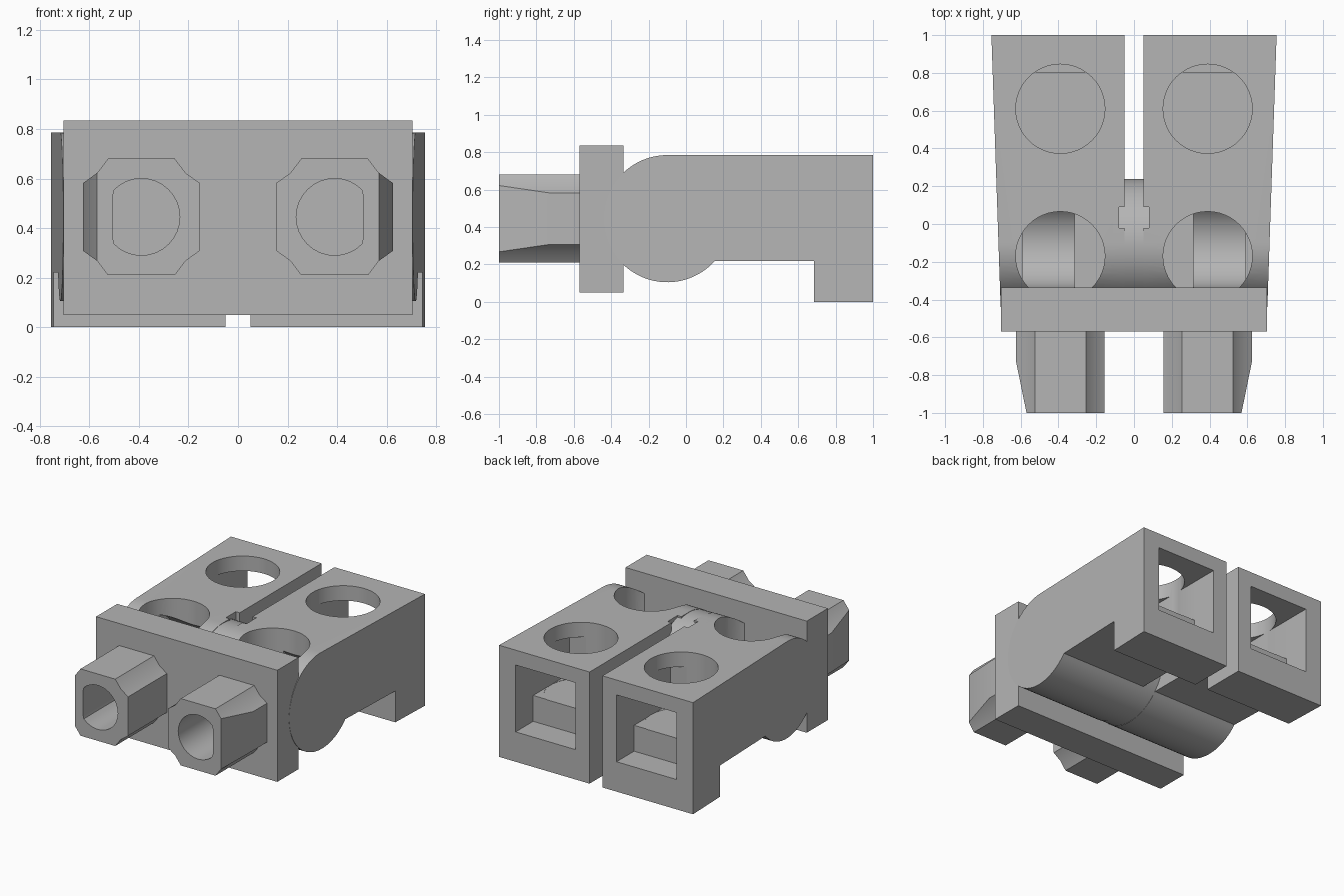
import bpy, bmesh, math
from mathutils import Vector

cube = bpy.data.objects.get("Cube")
if cube:
    bpy.data.objects.remove(cube, do_unlink=True)

GREY = (0.46, 0.46, 0.46, 1)
mat = bpy.data.materials.new("plain grey")
mat.use_nodes = True
mat.diffuse_color = GREY
mat.node_tree.nodes["Principled BSDF"].inputs["Base Color"].default_value = GREY

AXIS_X, AXIS_Z = 0.39, 0.445      # channel centre line
HUB_Y, HUB_R = -0.10, 0.34        # rounded front end


def prism(name, pts, axis, lo, hi):
    """Extrude a 2D outline along an axis; points use the other two axes in order."""
    def place(p, d):
        v = list(p)
        v.insert("xyz".index(axis), d)
        return Vector(v)
    bm = bmesh.new()
    a = [bm.verts.new(place(p, lo)) for p in pts]
    b = [bm.verts.new(place(p, hi)) for p in pts]
    bm.faces.new(a)
    bm.faces.new(b)
    n = len(pts)
    for i in range(n):
        j = (i + 1) % n
        bm.faces.new((a[i], a[j], b[j], b[i]))
    bmesh.ops.recalc_face_normals(bm, faces=bm.faces)
    mesh = bpy.data.meshes.new(name)
    bm.to_mesh(mesh)
    bm.free()
    mesh.materials.append(mat)
    obj = bpy.data.objects.new(name, mesh)
    bpy.context.collection.objects.link(obj)
    return obj


def box(name, x, y, z):
    return prism(name, [(x[0], y[0]), (x[1], y[0]), (x[1], y[1]), (x[0], y[1])], "z", *z)


def arc(cx, cy, r, start=0, end=360, n=48):
    closed = end - start == 360
    steps = [math.radians(start + (end - start) * i / n) for i in range(n if closed else n + 1)]
    return [(cx + r * math.cos(t), cy + r * math.sin(t)) for t in steps]


def cut(obj, cutters):
    bpy.ops.object.select_all(action="DESELECT")
    bpy.context.view_layer.objects.active = obj
    obj.select_set(True)
    for c in cutters:
        mod = obj.modifiers.new("cut", "BOOLEAN")
        mod.operation, mod.solver, mod.object = "DIFFERENCE", "EXACT", c
        bpy.ops.object.modifier_apply(modifier=mod.name)
        bpy.data.objects.remove(c, do_unlink=True)


def smooth(obj):
    bpy.ops.object.select_all(action="DESELECT")
    bpy.context.view_layer.objects.active = obj
    obj.select_set(True)
    bpy.ops.object.shade_smooth_by_angle(angle=math.radians(25))


def mirrored(obj, name):
    """Copy a left-hand part to the right."""
    twin = obj.copy()
    twin.data = obj.data.copy()
    twin.name = name
    bm = bmesh.new()
    bm.from_mesh(twin.data)
    for v in bm.verts:
        v.co.x *= -1
    bmesh.ops.reverse_faces(bm, faces=bm.faces)
    bm.to_mesh(twin.data)
    bm.free()
    bpy.context.collection.objects.link(twin)


# Housing: rounded front, flat top, heel at the rear, flared outer side
outline = arc(HUB_Y, AXIS_Z, HUB_R, 90, 318.5) + [
    (0.685, 0.22), (0.685, 0), (1, 0), (1, 0.785)]
housing = prism("left_housing", outline, "x", 0.05, 0.755)
for v in housing.data.vertices:
    if v.co.x > 0.5:
        v.co.x = 0.755 - (1 - v.co.y) * 0.034

ch = (AXIS_X - 0.23, AXIS_X + 0.235)
# Round chamber under the front hole, limited to the hole's outline
chamber = prism("chamber_cutter", arc(HUB_Y, AXIS_Z, 0.24), "x", AXIS_X - 0.075, AXIS_X + 0.2)
cut(housing, [
    prism("rear_hole_cutter", arc(AXIS_X, 0.61, 0.236), "z", 0.39, 1),
    prism("front_hole_cutter", arc(AXIS_X, -0.17, 0.236), "z", 0.42, 1),
    box("socket_mouth_cutter", ch, (0.805, 1.1), (0.21, 0.68)),
    box("socket_cutter", ch, (0.40, 0.9), (0.392, 0.68)),
    chamber,
    box("notch_cutter", (0, 0.08), (-0.02, 0.09), (0.6, 1)),
])
smooth(housing)
mirrored(housing, "right_housing")

# Drum joining the two housings
hub = prism("centre_hub", arc(HUB_Y, AXIS_Z, HUB_R - 0.002, n=64), "x", -0.081, 0.081)
smooth(hub)

# Front plate
box("front_plate", (-0.705, 0.705), (-0.57, -0.335), (0.05, 0.835))

# Peg: square with notched corners, outer side tapering to the tip
corner = [(0.235, 0.137), (0.178, 0.178), (0.135, 0.235)]
quad = corner + [(-x, z) for x, z in reversed(corner)]
section = quad + [(x, -z) for x, z in reversed(quad)]
peg = prism("left_peg", [(AXIS_X + x, AXIS_Z + z) for x, z in section], "y", -1, -0.55)
flat = AXIS_X + 0.115
bore = [(min(x, flat), z) for x, z in arc(AXIS_X, AXIS_Z, 0.155, n=32)]
bore = [p for i, p in enumerate(bore)
        if p[0] < flat or bore[i - 1][0] < flat or bore[(i + 1) % len(bore)][0] < flat]
cut(peg, [
    prism("taper_cutter", [(0.567, -1.01), (0.8, -1.01), (0.8, -0.72), (0.626, -0.72)], "z", 0, 1),
    prism("bore_cutter", bore, "y", -1.1, -0.57),
])
smooth(peg)
mirrored(peg, "right_peg")
